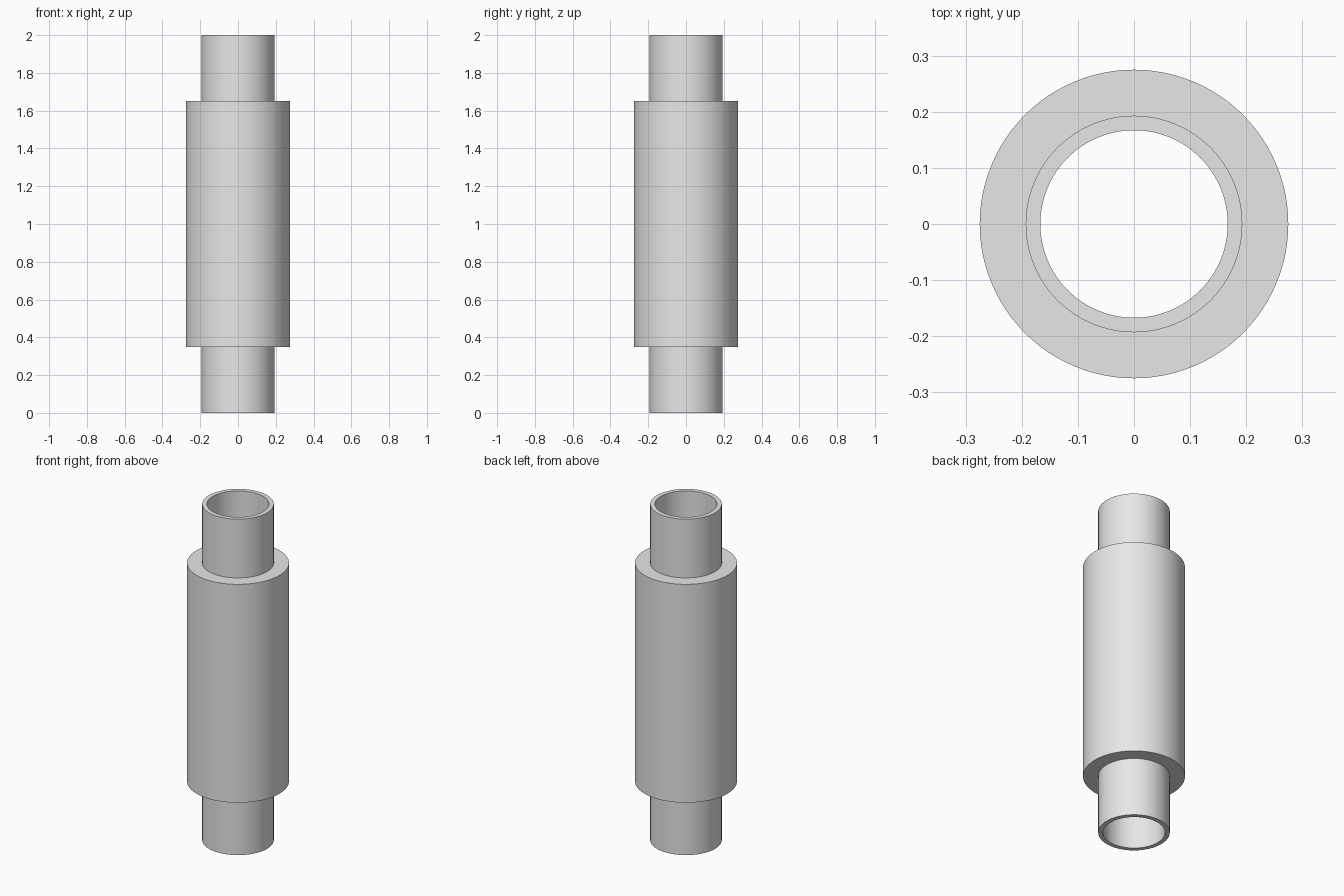
import bpy
import bmesh
import math

cube = bpy.data.objects.get("Cube")
if cube:
    bpy.data.objects.remove(cube, do_unlink=True)

SEGMENTS = 96

# Single plain grey finish
grey = bpy.data.materials.new("plain grey")
grey.use_nodes = True
colour = (0.8, 0.8, 0.8, 1)
grey.diffuse_color = colour
grey.node_tree.nodes["Principled BSDF"].inputs["Base Color"].default_value = colour


def make_ring(name, inner, outer, bottom, top):
    """Revolve a rectangular wall section around the z axis."""
    bm = bmesh.new()
    section = [(inner, bottom), (outer, bottom), (outer, top), (inner, top)]
    rings = []
    for i in range(SEGMENTS):
        a = math.tau * i / SEGMENTS
        rings.append([bm.verts.new((r * math.cos(a), r * math.sin(a), z))
                      for r, z in section])
    for i, ring in enumerate(rings):
        following = rings[(i + 1) % SEGMENTS]
        for j in range(len(section)):
            k = (j + 1) % len(section)
            bm.faces.new((ring[j], following[j], following[k], ring[k]))
    bmesh.ops.recalc_face_normals(bm, faces=bm.faces)
    mesh = bpy.data.meshes.new(name)
    bm.to_mesh(mesh)
    bm.free()
    mesh.materials.append(grey)
    obj = bpy.data.objects.new(name, mesh)
    bpy.context.collection.objects.link(obj)
    bpy.ops.object.select_all(action="DESELECT")
    obj.select_set(True)
    bpy.context.view_layer.objects.active = obj
    bpy.ops.object.shade_smooth_by_angle(angle=math.radians(30))
    return obj


# Open-ended pipe running the full height
make_ring("inner_pipe", 0.167, 0.193, 0, 2)

# Thick sleeve around the middle, its bore seated inside the pipe wall
make_ring("outer_sleeve", 0.18, 0.275, 0.35, 1.65)
